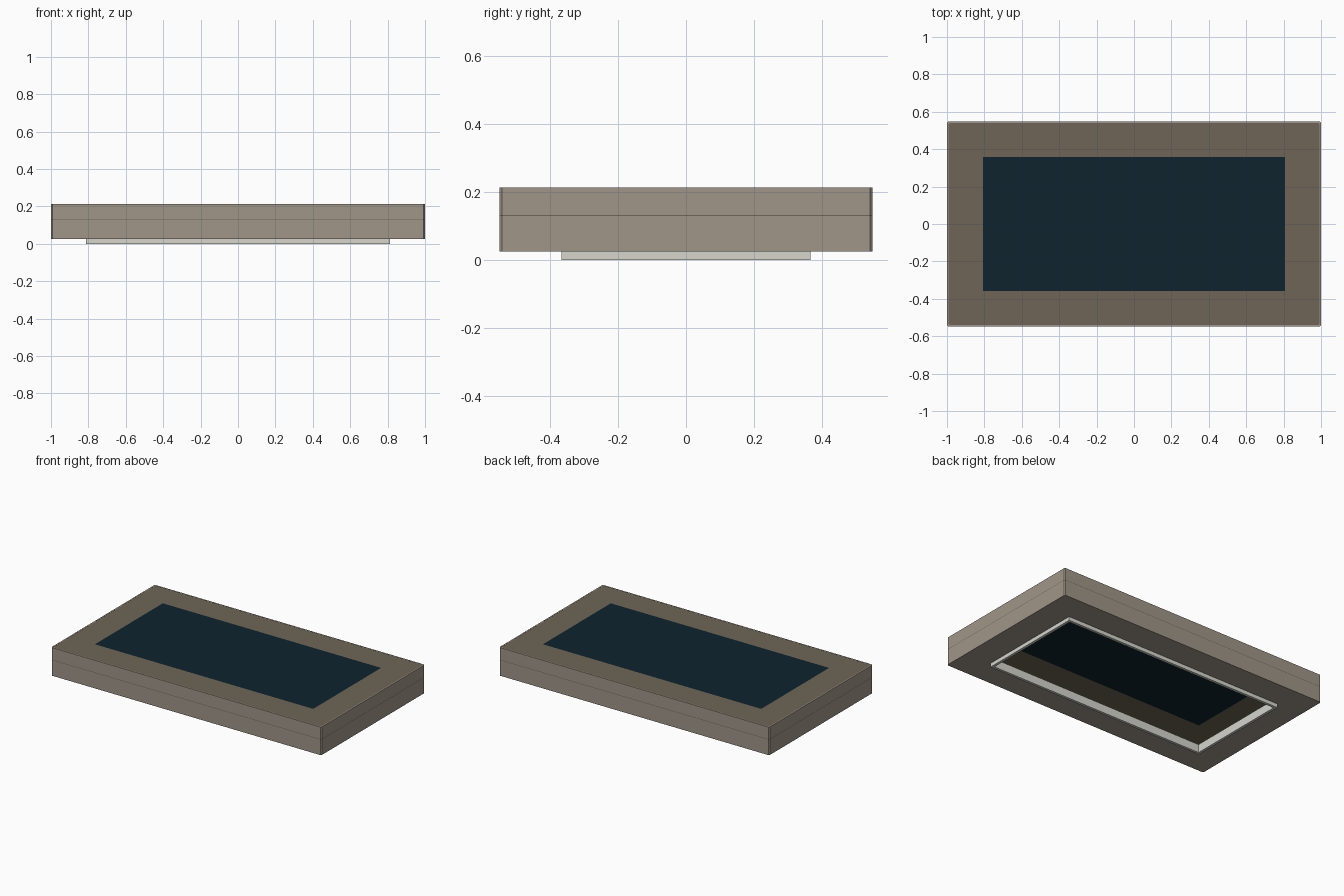
import bpy, bmesh

if "Cube" in bpy.data.objects:
    bpy.data.objects.remove(bpy.data.objects["Cube"])


def srgb(r, g, b):
    def f(c):
        c /= 255
        return c / 12.92 if c <= 0.04045 else ((c + 0.055) / 1.055) ** 2.4
    return (f(r), f(g), f(b), 1.0)


def material(name, *rgb):
    m = bpy.data.materials.new(name)
    m.diffuse_color = srgb(*rgb)
    m.use_nodes = True
    m.node_tree.nodes["Principled BSDF"].inputs["Base Color"].default_value = m.diffuse_color
    return m


taupe = material("warm_taupe", 160, 150, 137)
brown = material("dark_taupe", 110, 101, 86)
navy = material("deep_navy", 14, 35, 46)
pale = material("pale_grey", 214, 214, 206)


def finish(name, bm, mat):
    bmesh.ops.recalc_face_normals(bm, faces=bm.faces)
    mesh = bpy.data.meshes.new(name)
    bm.to_mesh(mesh)
    bm.free()
    mesh.materials.append(mat)
    obj = bpy.data.objects.new(name, mesh)
    bpy.context.collection.objects.link(obj)
    return obj


def outline(hx, hy, c):
    # rectangle with corners cut by c, counter-clockwise
    return [(hx - c, -hy), (hx, -hy + c), (hx, hy - c), (hx - c, hy),
            (-hx + c, hy), (-hx, hy - c), (-hx, -hy + c), (-hx + c, -hy)]


def ring(name, outer, inner, z0, z1, mat, cut=0.0005):
    """Rectangular frame between two half-sizes, from z0 to z1."""
    bm = bmesh.new()
    loops = []
    for (hx, hy), z in ((outer, z0), (outer, z1), (inner, z1), (inner, z0)):
        loops.append([bm.verts.new((x, y, z)) for x, y in outline(hx, hy, cut)])
    for k in range(4):
        a, b = loops[k], loops[(k + 1) % 4]
        for i in range(8):
            j = (i + 1) % 8
            bm.faces.new((a[i], a[j], b[j], b[i]))
    return finish(name, bm, mat)


def slab(name, hx, hy, z0, z1, mat):
    bm = bmesh.new()
    bmesh.ops.create_cube(bm, size=1)
    for v in bm.verts:
        v.co = (v.co.x * 2 * hx, v.co.y * 2 * hy, z0 if v.co.z < 0 else z1)
    return finish(name, bm, mat)


# Outer casing walls, lower and upper halves with a thin seam between
ring("lower_casing_wall", (1.0, 0.548), (0.992, 0.540), 0.025, 0.129, taupe, 0.007)
ring("casing_seam", (1.0, 0.548), (0.992, 0.540), 0.129, 0.132, brown, 0.007)
ring("upper_casing_wall", (1.0, 0.548), (0.992, 0.540), 0.132, 0.213, taupe, 0.007)

# Top surround and the flush dark panel in its opening
ring("top_surround", (0.993, 0.541), (0.808, 0.359), 0.195, 0.2125, brown)
slab("dark_panel", 0.808, 0.359, 0.195, 0.2125, navy)

# Bottom plate with opening, and the pale trim that projects below it
ring("bottom_plate", (0.993, 0.541), (0.813, 0.364), 0.025, 0.040, taupe)
ring("opening_trim", (0.814, 0.366), (0.797, 0.349), 0.0, 0.055, pale)
